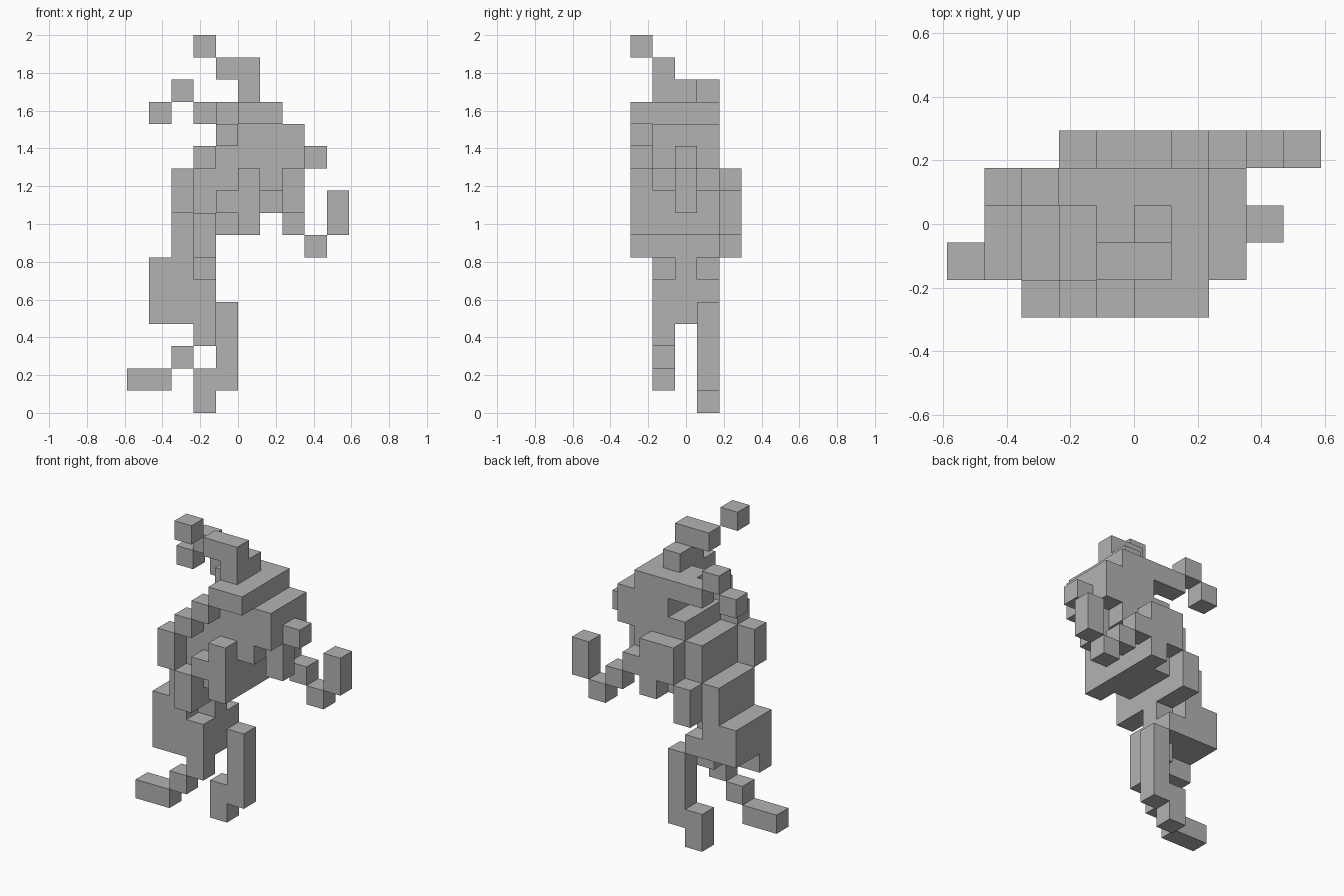
import bpy, bmesh
from mathutils import Vector

cube = bpy.data.objects.get("Cube")
if cube:
    bpy.data.objects.remove(cube, do_unlink=True)

UNIT = 2 / 17                              # edge of one block
ORIGIN = Vector((-5, -2.5, 0)) * UNIT      # corner of the block grid

grey = bpy.data.materials.new("plain grey")
grey.use_nodes = True
COLOUR = (0.45, 0.45, 0.45, 1)
grey.diffuse_color = COLOUR
grey.node_tree.nodes["Principled BSDF"].inputs["Base Color"].default_value = COLOUR


def span(value):
    """A single index, or an inclusive (first, last) pair."""
    first, last = value if isinstance(value, tuple) else (value, value)
    return range(first, last + 1)


def blocks(*boxes):
    """Set of grid cells covered by boxes given as (x, y, z) spans."""
    return {(i, j, k) for x, y, z in boxes
            for i in span(x) for j in span(y) for k in span(z)}


parts = {
    # head with its topping and forward horn
    "head_crest": blocks((5, (1, 2), 14), ((4, 5), 1, 15)),
    "crest_tip": blocks((3, 0, 16)),
    "head_slab": blocks(((5, 6), (0, 3), 13), (4, (2, 3), 13), (3, 3, 13)),
    "side_feather": blocks((2, 3, 14), (1, 3, 13)),
    # torso leaning in steps
    "chest": blocks(((5, 7), (1, 3), 12), ((4, 7), (1, 3), 11)),
    "shoulder_stud": blocks((8, 2, 11)),
    "belly": blocks(((3, 6), (1, 3), 10), ((3, 5), (1, 3), 9)),
    "side_flap": blocks((7, 2, (9, 10))),
    "waist": blocks(((2, 5), (1, 3), 8), ((2, 3), (1, 3), 7)),
    "hips": blocks(((1, 2), (1, 3), 6), (3, 2, 6), ((1, 3), (1, 3), 5)),
    # front arm: stepped sleeve and gripping hand
    "front_sleeve": blocks((4, 0, 12), (3, 0, 11), (2, 0, (9, 10))),
    "front_hand": blocks((3, 0, (7, 8)), (4, 0, 9), (5, 0, (8, 10))),
    # rear arm with hooked end
    "rear_arm": blocks((3, 4, (7, 8)), (4, 4, (9, 10)), (5, 4, (8, 10))),
    "rear_hook": blocks((6, 4, 9), (7, 4, 8), (8, 4, 7), (9, 4, (8, 9))),
    # legs
    "front_thigh": blocks(((1, 3), 1, 4), (3, 2, 4), (3, 1, 3)),
    "front_foot": blocks((2, 1, 2), ((0, 1), 1, 1)),
    "rear_leg": blocks((4, 3, (1, 4))),
    "rear_foot": blocks((3, 3, (0, 1))),
}
solid = set().union(*parts.values())


def build(name, cells):
    """Skin of a group of cells, without faces hidden by neighbours."""
    bm = bmesh.new()
    for cell in sorted(cells):
        for axis in range(3):
            for side in (0, 1):
                beside = list(cell)
                beside[axis] += 2 * side - 1
                if tuple(beside) in solid:
                    continue
                corner = Vector(cell)
                corner[axis] += side
                u, v = Vector((0, 0, 0)), Vector((0, 0, 0))
                u[(axis + 1) % 3] = v[(axis + 2) % 3] = 1
                ring = [corner, corner + u, corner + u + v, corner + v]
                if not side:
                    ring.reverse()
                bm.faces.new([bm.verts.new(ORIGIN + p * UNIT) for p in ring])
    bmesh.ops.remove_doubles(bm, verts=bm.verts, dist=UNIT / 100)
    bmesh.ops.dissolve_limit(bm, angle_limit=0.01, verts=bm.verts, edges=bm.edges)
    mesh = bpy.data.meshes.new(name)
    bm.to_mesh(mesh)
    bm.free()
    mesh.materials.append(grey)
    bpy.context.collection.objects.link(bpy.data.objects.new(name, mesh))


for name, cells in parts.items():
    build(name, cells)
